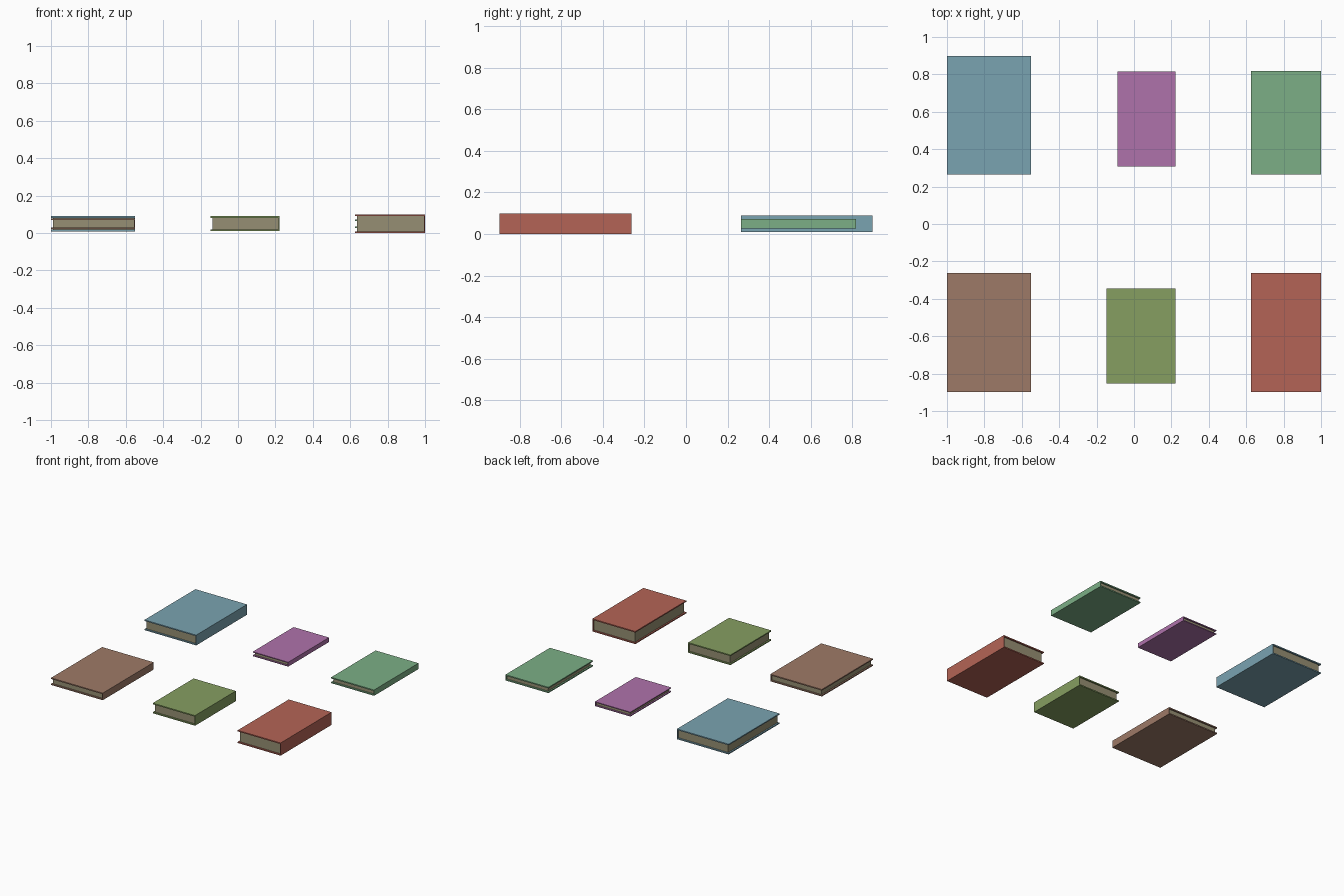
import bpy

if "Cube" in bpy.data.objects:
    bpy.data.objects.remove(bpy.data.objects["Cube"])


def material(name, rgb):
    """Flat material from 0-255 sRGB values."""
    lin = [((c / 255 + 0.055) / 1.055) ** 2.4 for c in rgb]
    m = bpy.data.materials.new(name)
    m.diffuse_color = (*lin, 1)
    m.use_nodes = True
    m.node_tree.nodes["Principled BSDF"].inputs["Base Color"].default_value = m.diffuse_color
    return m


def prism(name, profile, y0, y1, mat):
    """Extrude an x-z outline along y into a closed solid."""
    n = len(profile)
    verts = [(x, y, z) for y in (y0, y1) for x, z in profile]
    faces = [tuple(range(n)), tuple(reversed(range(n, 2 * n)))]
    faces += [(i, i + n, (i + 1) % n + n, (i + 1) % n) for i in range(n)]
    mesh = bpy.data.meshes.new(name)
    mesh.from_pydata(verts, [], faces)
    mesh.materials.append(mat)
    ob = bpy.data.objects.new(name, mesh)
    bpy.context.collection.objects.link(ob)
    return ob


paper = material("paper", (150, 143, 115))
MID_Z = 0.05      # every book is centred on this height
BOARD = 0.009     # cover thickness
SPINE = 0.006     # spine thickness
LIP = 0.011       # cover overhang beyond the pages


def book(colour, rgb, x0, x1, y0, y1, thick):
    b, t = MID_Z - thick / 2, MID_Z + thick / 2
    board = min(BOARD, thick * 0.2)
    xi = x1 - SPINE
    # cover: two boards joined by the spine on the +x side
    cover = [(x0, b), (x1, b), (x1, t), (x0, t),
             (x0, t - board), (xi, t - board), (xi, b + board), (x0, b + board)]
    prism(colour + "_book_cover", cover, y0, y1, material(colour + " cover", rgb))
    # page block set back inside the cover
    pages = [(x0 + LIP, b + board), (xi, b + board),
             (xi, t - board), (x0 + LIP, t - board)]
    prism(colour + "_book_pages", pages, y0 + LIP, y1 - LIP, paper)


# back row
book("blue", (122, 163, 177), -1.0, -0.55, 0.265, 0.898, 0.081)
book("purple", (175, 114, 171), -0.087, 0.222, 0.308, 0.816, 0.035)
book("green", (124, 175, 134), 0.626, 1.0, 0.265, 0.818, 0.046)
# front row
book("brown", (158, 122, 103), -1.0, -0.55, -0.898, -0.263, 0.056)
book("olive", (134, 159, 97), -0.146, 0.222, -0.852, -0.344, 0.080)
book("red", (180, 100, 86), 0.626, 1.0, -0.898, -0.263, 0.100)
